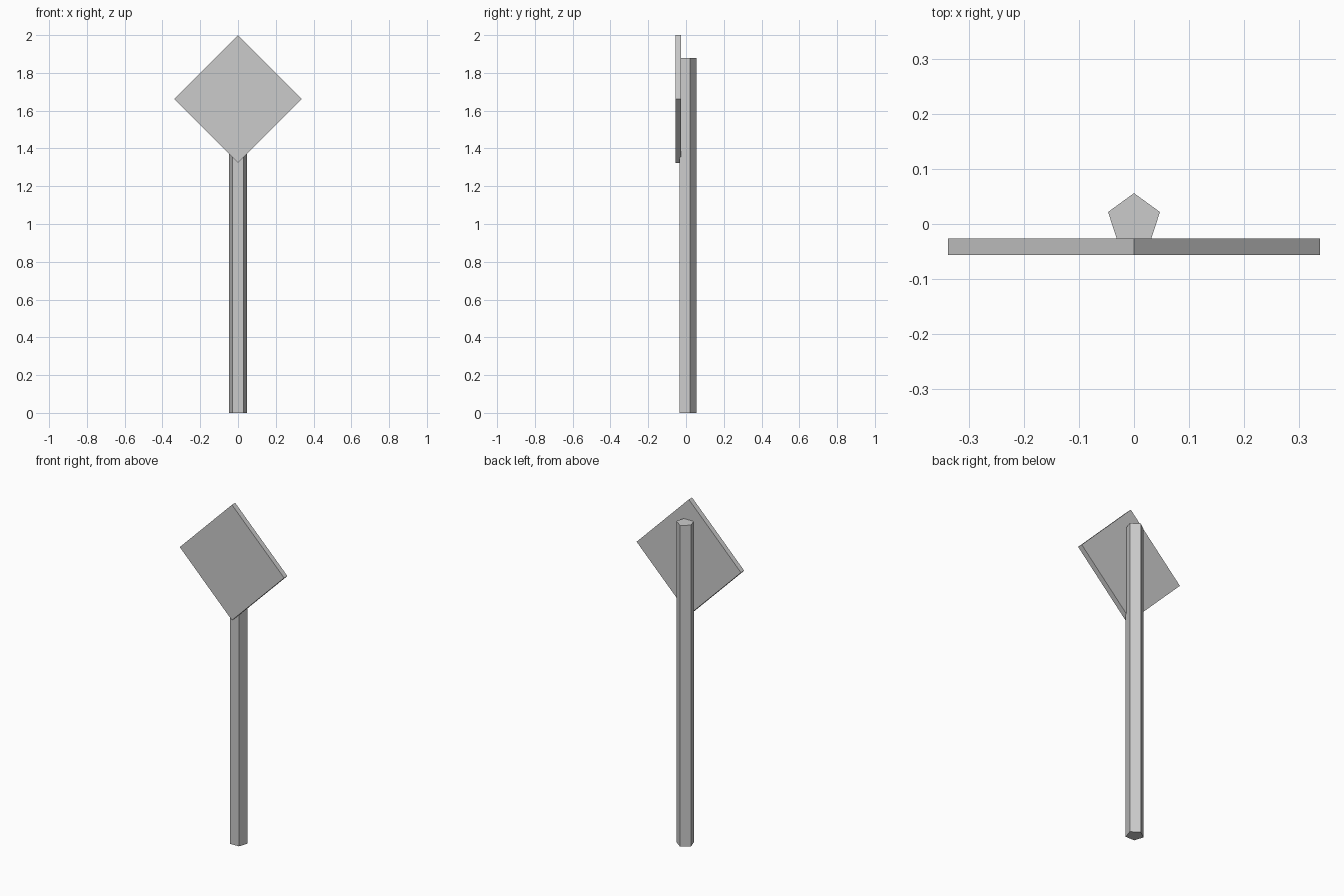
import bpy
from math import pi

cube = bpy.data.objects.get("Cube")
if cube:
    bpy.data.objects.remove(cube, do_unlink=True)

# Plain grey for the whole sign
grey = bpy.data.materials.new("light_grey")
grey.use_nodes = True
colour = (0.6, 0.6, 0.6, 1)
grey.diffuse_color = colour
grey.node_tree.nodes["Principled BSDF"].inputs["Base Color"].default_value = colour


def finish(name):
    obj = bpy.context.object
    obj.name = name
    obj.data.materials.append(grey)
    return obj


# Five-sided post with one edge pointing to the back
POST_HEIGHT = 1.88
bpy.ops.mesh.primitive_cylinder_add(
    vertices=5, radius=0.0495, depth=POST_HEIGHT,
    location=(0, 0.0065, POST_HEIGHT / 2))
finish("post")

# Square sign plate turned on its corner, slightly sunk into the post
HALF_DIAGONAL = 0.338
SIDE = HALF_DIAGONAL * 2 ** 0.5
bpy.ops.mesh.primitive_cube_add(
    size=1, location=(0, -0.041, 2 - HALF_DIAGONAL), rotation=(0, pi / 4, 0))
plate = finish("sign_plate")
plate.scale = (SIDE, 0.03, SIDE)
